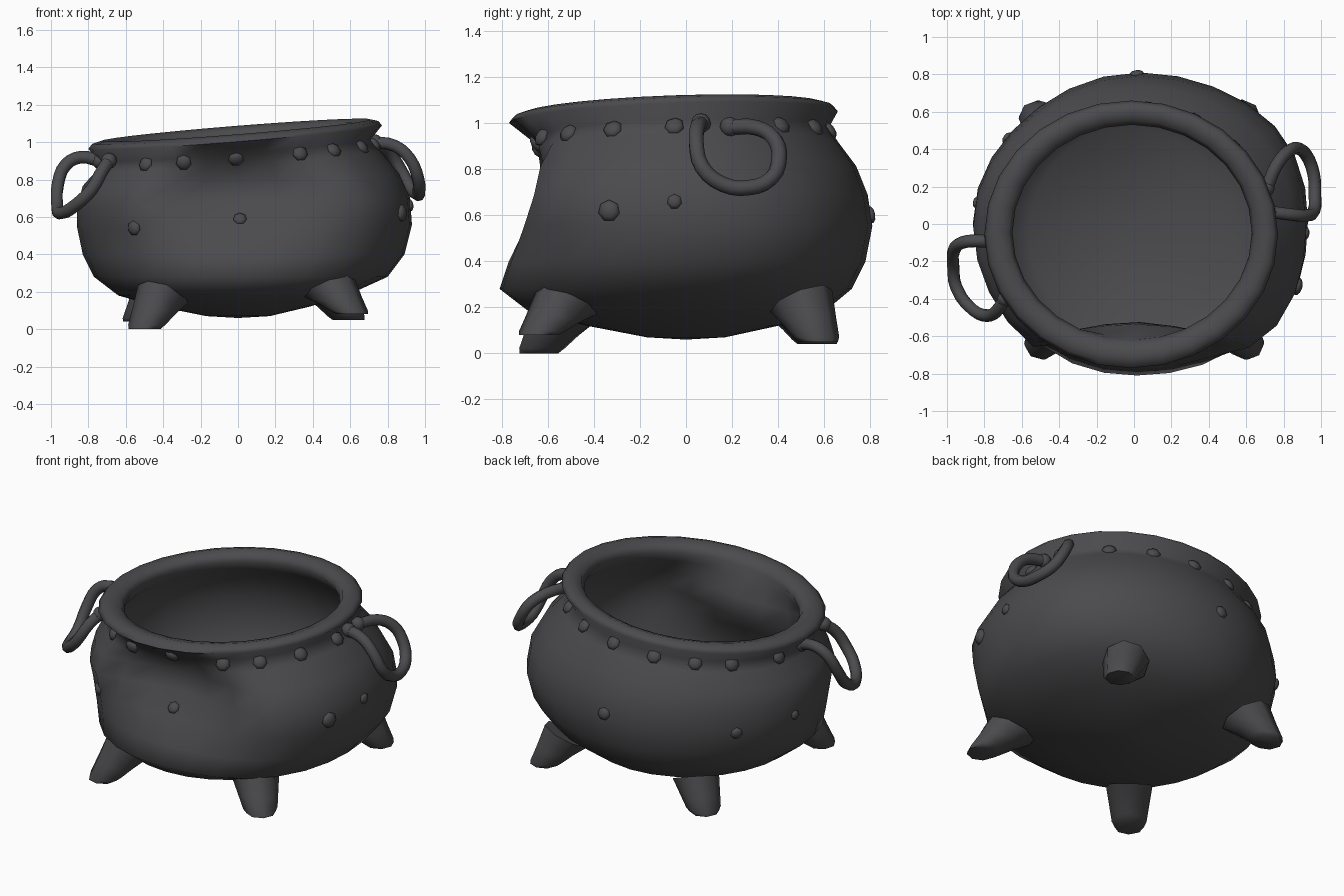
import bpy, bmesh, math
from mathutils import Vector
from mathutils.bvhtree import BVHTree

if "Cube" in bpy.data.objects:
    bpy.data.objects.remove(bpy.data.objects["Cube"])

# Single dark iron colour
iron = bpy.data.materials.new("dark_iron")
IRON = (0.07, 0.07, 0.075, 1)
iron.diffuse_color = IRON
iron.use_nodes = True
shader = iron.node_tree.nodes["Principled BSDF"]
shader.inputs["Base Color"].default_value = IRON
shader.inputs["Roughness"].default_value = 0.8


def finish(obj, angle):
    obj.data.materials.clear()
    obj.data.materials.append(iron)
    bpy.ops.object.select_all(action="DESELECT")
    obj.select_set(True)
    bpy.context.view_layer.objects.active = obj
    bpy.ops.object.shade_smooth_by_angle(angle=math.radians(angle))


def mesh_object(name, bm, angle=50):
    bmesh.ops.recalc_face_normals(bm, faces=bm.faces)
    mesh = bpy.data.meshes.new(name)
    bm.to_mesh(mesh)
    bm.free()
    obj = bpy.data.objects.new(name, mesh)
    bpy.context.collection.objects.link(obj)
    finish(obj, angle)


def bridge(bm, rings):
    n = len(rings[0])
    for a, b in zip(rings, rings[1:]):
        for i in range(n):
            j = (i + 1) % n
            bm.faces.new((a[i], a[j], b[j], b[i]))


def fan(bm, ring, point):
    tip = bm.verts.new(point)
    for i in range(len(ring)):
        bm.faces.new((ring[i], ring[(i + 1) % len(ring)], tip))


# Pot: height, left/right/front/back extents, front dent limit, rim tilt
SEGMENTS = 28
outside = [
    (0.07, -0.17, 0.17, -0.17, 0.17, -1, 0),
    (0.12, -0.42, 0.38, -0.43, 0.40, -1, 0),
    (0.18, -0.64, 0.58, -0.68, 0.60, -1, 0),
    (0.28, -0.77, 0.80, -0.81, 0.72, -1, 0),
    (0.40, -0.83, 0.89, -0.77, 0.78, -1, 0),
    (0.55, -0.86, 0.93, -0.78, 0.81, -0.71, 0.1),
    (0.68, -0.86, 0.92, -0.82, 0.79, -0.67, 0.3),
    (0.80, -0.83, 0.86, -0.79, 0.74, -0.655, 0.5),
    (0.90, -0.76, 0.76, -0.73, 0.66, -0.66, 0.9),
    (0.96, -0.74, 0.71, -0.70, 0.62, -0.68, 1),
    (1.03, -0.80, 0.77, -0.77, 0.66, -1, 1),
    (1.055, -0.78, 0.75, -0.75, 0.64, -1, 1),
    (1.067, -0.73, 0.71, -0.71, 0.60, -1, 1),
    (1.05, -0.67, 0.65, -0.65, 0.55, -1, 1),
    (1.01, -0.65, 0.63, -0.62, 0.53, -1, 1),
]
inside = [(z + 0.04, a + 0.08, b - 0.08, c + 0.08, d - 0.08, dent + 0.05, t)
          for z, a, b, c, d, dent, t in reversed(outside[2:9])]


def pot_ring(bm, z, left, right, front, back, dent, tilt):
    ring = []
    belly = math.exp(-((z - 0.5) / 0.28) ** 4)
    hollow = 0.1 * math.exp(-((z - 0.75) / 0.15) ** 2)
    for i in range(SEGMENTS):
        a = 2 * math.pi * i / SEGMENTS
        # The belly swells on its diagonals, most of all at the front left
        swell = 1 + belly * math.sin(2 * a) ** 2 * (0.022 + 0.045 * math.cos(a + math.pi / 4))
        x = (left + right) / 2 + (right - left) / 2 * math.cos(a) * swell
        y = (front + back) / 2 + (back - front) / 2 * math.sin(a) * swell
        if y < dent:
            y = dent + hollow * math.exp(-(x / 0.42) ** 2)
        ring.append(bm.verts.new((x, y, z + tilt * (0.08 * x + 0.035 * y))))
    return ring


bm = bmesh.new()
rings = [pot_ring(bm, *row) for row in outside + inside]
bridge(bm, rings)
fan(bm, rings[0], (0, 0, 0.06))
fan(bm, rings[-1], (0, 0, 0.16))
bmesh.ops.recalc_face_normals(bm, faces=bm.faces)
surface = BVHTree.FromBMesh(bm)
mesh_object("pot", bm, 85)


# Feet: tapered stubs, flat underneath, upper end slanted along the pot wall
def leg(name, top, foot):
    bm = bmesh.new()
    rings = []
    top, foot = Vector(top), Vector(foot)
    turn = math.atan2(foot.y, foot.x)
    for t, radius, slant in ((0, 0.135, 0.5), (0.5, 0.115, 0.2), (0.88, 0.1, 0), (1, 0.085, 0)):
        c = top.lerp(foot, t)
        rings.append([bm.verts.new((c.x + radius * math.cos(turn + k * math.pi / 4),
                                    c.y + radius * math.sin(turn + k * math.pi / 4),
                                    c.z + slant * radius * math.cos(k * math.pi / 4)))
                      for k in range(8)])
    bridge(bm, rings)
    bm.faces.new(rings[0])
    bm.faces.new(rings[-1])
    mesh_object(name, bm, 60)


leg("front_right_leg", (-0.40, -0.52, 0.19), (-0.50, -0.64, 0.0))
leg("front_left_leg", (0.49, -0.52, 0.22), (0.61, -0.64, 0.08))
leg("back_left_leg", (0.48, 0.50, 0.23), (0.59, 0.575, 0.05))
leg("back_right_leg", (-0.42, 0.50, 0.20), (-0.53, 0.57, 0.04))


# Rivets: shallow faceted studs pressed onto the pot wall
def rivet(name, degrees, z, size):
    a = math.radians(degrees)
    out = Vector((math.cos(a), math.sin(a), 0))
    hit, normal, _, _ = surface.ray_cast(Vector((0, -0.05, z)) + out * 3, -out)
    bm = bmesh.new()
    bmesh.ops.create_uvsphere(bm, u_segments=7, v_segments=5, radius=size)
    spin = normal.to_track_quat("Z", "Y")
    for v in bm.verts:
        v.co = hit + spin @ Vector((v.co.x, v.co.y, v.co.z * 0.55))
    mesh_object(name, bm)


for deg in (-91, -60, -42, -22, 0, 41, 62, 84, 107, 127, 144, 168, -135, -116):
    a = math.radians(deg)
    rivet("neck_rivet", deg, 0.937 + 0.05 * math.cos(a) + 0.025 * math.sin(a), 0.044)
for deg, z, size in ((-18, 0.62, 0.05), (0, 0.66, 0.034), (-135, 0.54, 0.042), (-89, 0.59, 0.038),
                     (89, 0.6, 0.04), (143, 0.53, 0.038), (169, 0.56, 0.03)):
    rivet("belly_rivet", deg, z, size)


# Ring handles hanging from the neck, with a knob at each end
def handle(name, points):
    curve = bpy.data.curves.new(name, "CURVE")
    curve.dimensions = "3D"
    curve.bevel_depth = 0.034
    curve.bevel_resolution = 2
    curve.resolution_u = 3
    curve.use_fill_caps = True
    spline = curve.splines.new("BEZIER")
    spline.bezier_points.add(len(points) - 1)
    for p, co in zip(spline.bezier_points, points):
        p.co = co
        p.handle_left_type = p.handle_right_type = "AUTO"
    obj = bpy.data.objects.new(name, curve)
    bpy.context.collection.objects.link(obj)
    bpy.ops.object.select_all(action="DESELECT")
    obj.select_set(True)
    bpy.context.view_layer.objects.active = obj
    bpy.ops.object.convert(target="MESH")
    finish(bpy.context.view_layer.objects.active, 50)
    for end in (points[0], points[-1]):
        bm = bmesh.new()
        bmesh.ops.create_uvsphere(bm, u_segments=8, v_segments=6, radius=0.043)
        bmesh.ops.translate(bm, verts=bm.verts, vec=end)
        mesh_object(name + "_knob", bm)


handle("left_handle", [
    (0.71, 0.19, 0.985), (0.76, 0.31, 0.98), (0.82, 0.385, 0.93), (0.87, 0.405, 0.85),
    (0.92, 0.37, 0.76), (0.96, 0.27, 0.72), (0.967, 0.16, 0.735), (0.962, 0.07, 0.81),
    (0.92, 0.045, 0.91), (0.84, 0.05, 0.98), (0.73, 0.065, 1.0)])
handle("right_handle", [
    (-0.74, -0.1, 0.9), (-0.84, -0.09, 0.92), (-0.92, -0.1, 0.88), (-0.962, -0.14, 0.78),
    (-0.966, -0.23, 0.66), (-0.95, -0.34, 0.62), (-0.86, -0.46, 0.67), (-0.78, -0.49, 0.75),
    (-0.73, -0.46, 0.84), (-0.69, -0.4, 0.9)])
